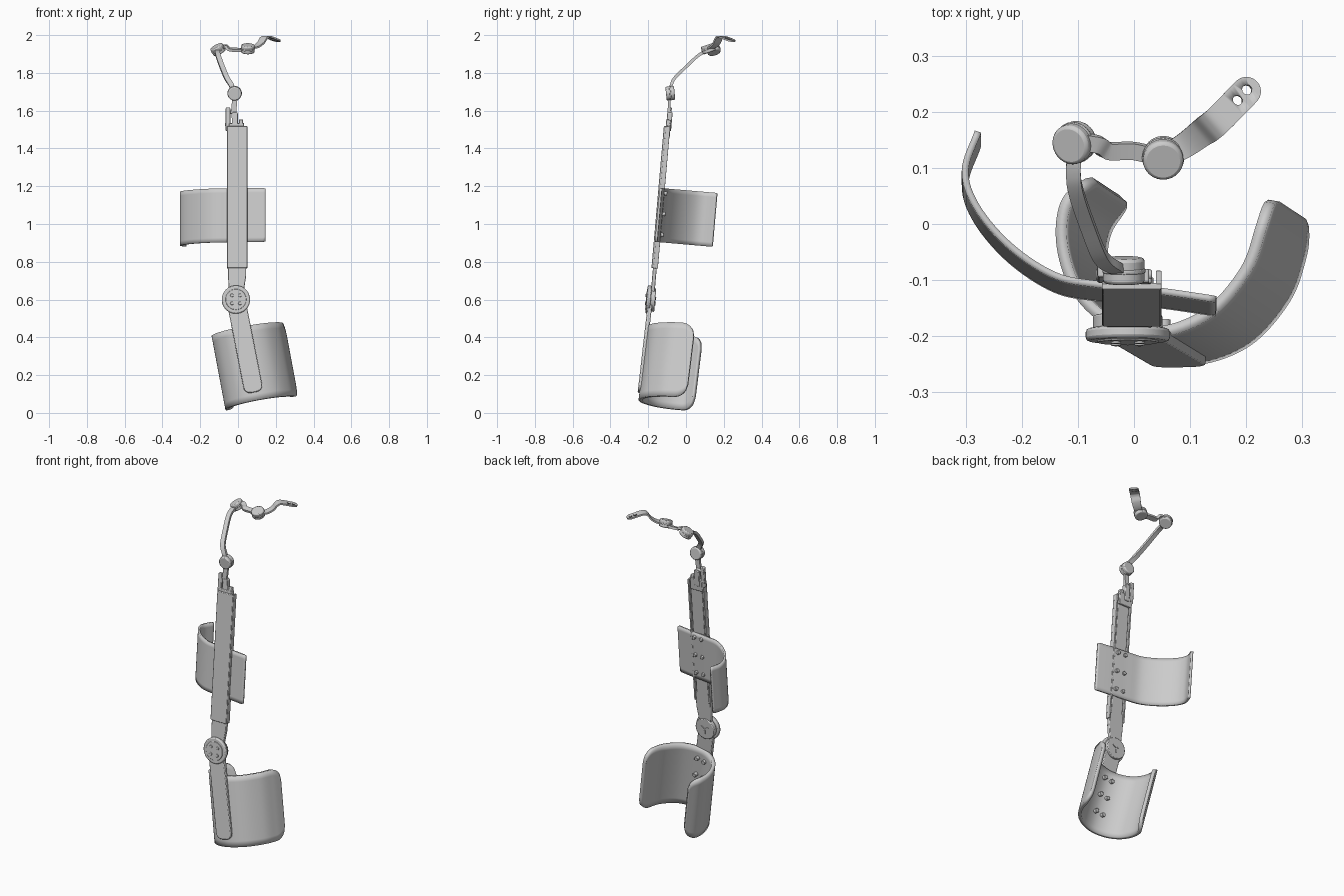
import bpy, bmesh, math
from mathutils import Matrix, Vector

if "Cube" in bpy.data.objects:
    bpy.data.objects.remove(bpy.data.objects["Cube"], do_unlink=True)

grey = bpy.data.materials.new("light_grey")
grey.use_nodes = True
grey.diffuse_color = (0.6, 0.6, 0.6, 1)
grey.node_tree.nodes["Principled BSDF"].inputs["Base Color"].default_value = grey.diffuse_color


def finish(name, bm, bevel=0.0, thick=0.0):
    bmesh.ops.recalc_face_normals(bm, faces=bm.faces)
    mesh = bpy.data.meshes.new(name)
    bm.to_mesh(mesh)
    bm.free()
    mesh.materials.append(grey)
    ob = bpy.data.objects.new(name, mesh)
    bpy.context.collection.objects.link(ob)
    bpy.ops.object.select_all(action='DESELECT')
    ob.select_set(True)
    bpy.context.view_layer.objects.active = ob
    bpy.ops.object.shade_smooth_by_angle(angle=math.radians(35))
    if thick:
        mod = ob.modifiers.new("thickness", 'SOLIDIFY')
        mod.thickness = thick
        mod.offset = 0
    if bevel:
        mod = ob.modifiers.new("bevel", 'BEVEL')
        mod.width = bevel
        mod.segments = 2
    return ob


def rounded(x0, x1, z0, z1, r_low, r_top):
    """Rounded rectangle outline in x and z."""
    pts = []
    for i, (x, z, r) in enumerate([(x1, z1, r_top), (x0, z1, r_top), (x0, z0, r_low), (x1, z0, r_low)]):
        cx = x - r if x == x1 else x + r
        cz = z - r if z == z1 else z + r
        for k in range(7):
            a = math.pi / 2 * (i + k / 6)
            pts.append((cx + r * math.cos(a), cz + r * math.sin(a)))
    return pts


def plate(name, outline, y0, y1, frame, bevel=0.003):
    bm = bmesh.new()
    face = bm.faces.new([bm.verts.new((x, y0, z)) for x, z in outline])
    new = bmesh.ops.extrude_face_region(bm, geom=[face])["geom"]
    bmesh.ops.translate(bm, vec=(0, y1 - y0, 0), verts=[v for v in new if isinstance(v, bmesh.types.BMVert)])
    bmesh.ops.remove_doubles(bm, verts=bm.verts, dist=1e-5)
    bm.transform(frame)
    return finish(name, bm, bevel)


def disc(name, centre, axis, radius, depth, frame=Matrix(), bevel=0.004, sides=40):
    bm = bmesh.new()
    turn = Vector(axis).to_track_quat('Z', 'Y').to_matrix().to_4x4()
    bmesh.ops.create_cone(bm, cap_ends=True, segments=sides, radius1=radius, radius2=radius, depth=depth,
                          matrix=frame @ Matrix.Translation(centre) @ turn)
    return finish(name, bm, bevel)


def smooth_path(points, steps=8):
    """Curve passing through every point."""
    p = [Vector(q) for q in points]
    p = [p[0] * 2 - p[1]] + p + [p[-1] * 2 - p[-2]]
    out = []
    for a, b, c, d in zip(p, p[1:], p[2:], p[3:]):
        for k in range(steps):
            t = k / steps
            out.append(0.5 * (2 * b + (c - a) * t + (2 * a - 5 * b + 4 * c - d) * t ** 2
                              + (3 * b - a - 3 * c + d) * t ** 3))
    return out + [p[-2]]


def strap(name, points, width, thick, hint, end_width=None, round_end=False):
    """Flat bar swept along a path, with an optional round tip."""
    path = smooth_path(points)
    end_width = end_width or width
    rows = []
    n = len(path) - 1
    for i, p in enumerate(path):
        t = (path[min(i + 1, n)] - path[max(i - 1, 0)]).normalized()
        rows.append((p, t, width + (end_width - width) * min(1, i / n * 2)))
    if round_end:
        for a in (0.35, 0.7, 1.0, 1.25, 1.45):
            rows.append((path[-1] + t * math.sin(a) * end_width / 2, t, end_width * math.cos(a)))
    bm = bmesh.new()
    rings = []
    for p, t, w in rows:
        side = Vector(hint)
        side = (side - t * side.dot(t)).normalized() * w / 2
        up = side.cross(t).normalized() * thick / 2
        rings.append([bm.verts.new(p + q) for q in (side + up, up - side, -side - up, side - up)])
    for a, b in zip(rings, rings[1:]):
        for k in range(4):
            bm.faces.new((a[k], a[k - 1], b[k - 1], b[k]))
    bm.faces.new(rings[0])
    bm.faces.new(rings[-1])
    return finish(name, bm)


def cuff(name, rim, height_at, drop, thick, corner, rows=12):
    """Curved sheet hanging from a rim, with rounded free corners."""
    path = smooth_path([(x, y, 0) for x, y in rim])
    dist = [0]
    for a, b in zip(path, path[1:]):
        dist.append(dist[-1] + (b - a).length)
    drop = Vector(drop)
    bm = bmesh.new()
    grid = []
    for p, s in zip(path, dist):
        e = max(0, corner - min(s, dist[-1] - s))
        trim = (corner - math.sqrt(corner ** 2 - e ** 2)) / drop.length
        top = Vector((p.x, p.y, height_at(p.x, p.y)))
        grid.append([bm.verts.new(top + drop * (trim + (1 - 2 * trim) * k / rows)) for k in range(rows + 1)])
    for a, b in zip(grid, grid[1:]):
        for k in range(rows):
            bm.faces.new((a[k], a[k + 1], b[k + 1], b[k]))
    return finish(name, bm, thick=thick)


rad = math.radians
upper = Matrix.Translation((-0.003, -0.25, 0)) @ Matrix.Rotation(rad(-5), 4, 'X')
lower = (Matrix.Translation((-0.01, -0.2, 0.6)) @ Matrix.Rotation(rad(-6.5), 4, 'X')
         @ Matrix.Rotation(rad(-11), 4, 'Y'))

# Upper channel bar with side rails and an inner sliding bar
plate("upper_bar", rounded(-0.054, 0.052, 0.77, 1.525, 0.008, 0.003), 0, 0.012, upper)
for side, x in (("right", -0.054), ("left", 0.042)):
    plate(side + "_rail", rounded(x, x + 0.01, 0.77, 1.525, 0.002, 0.002), 0.01, 0.034, upper, 0.001)
plate("inner_bar", rounded(-0.04, 0.038, 0.8, 1.47, 0.01, 0.01), 0.01, 0.028, upper)
neck = [(-0.05, 0.82), (-0.05, 0.73), (-0.042, 0.6), (0.026, 0.6), (0.046, 0.73), (0.046, 0.82)]
plate("joint_neck", neck, 0.008, 0.028, upper)

# Main joint with cap, screws and back disc
disc("joint_cap", (-0.008, 0.0, 0.602), (0, 1, 0), 0.075, 0.022, upper, 0.006, 56)
disc("joint_cap_rim", (-0.008, -0.011, 0.602), (0, 1, 0), 0.055, 0.006, upper, 0.002, 48)
disc("joint_back", (-0.008, 0.022, 0.602), (0, 1, 0), 0.062, 0.026, upper, 0.004, 48)
for i in range(4):
    a = rad(45 + 90 * i)
    disc("joint_screw", (-0.008 + 0.03 * math.cos(a), -0.014, 0.602 + 0.03 * math.sin(a)),
         (0, 1, 0), 0.009, 0.008, upper, 0.002, 16)
for i in range(3):
    spoke = upper @ Matrix.Translation((-0.008, 0, 0.602)) @ Matrix.Rotation(rad(120 * i), 4, 'Y')
    plate("joint_spoke", rounded(-0.004, 0.004, -0.028, -0.006, 0.002, 0.002), 0.034, 0.039, spoke, 0)

# Lower bar
plate("lower_bar", rounded(-0.051, 0.049, -0.502, 0, 0.035, 0.01), 0.0, 0.024, lower, 0.004)

# Calf cuff
cuff("calf_cuff", [(-0.08, 0.085), (-0.122, 0.035), (-0.128, -0.04), (-0.1, -0.12), (-0.04, -0.175),
                   (0.04, -0.193), (0.13, -0.16), (0.197, -0.085), (0.225, -0.01), (0.237, 0.05)],
     lambda x, y: 0.432 + 0.19 * x - 0.1 * y, (0.073, -0.048, -0.39), 0.02, 0.07)

# Thigh cuff
cuff("thigh_cuff", [(0.146, -0.134), (0.05, -0.12), (-0.06, -0.108), (-0.14, -0.092), (-0.22, -0.04),
                    (-0.28, 0.03), (-0.301, 0.095), (-0.278, 0.165)],
     lambda x, y: 1.19 - 0.087 * (y + 0.13), (0, -0.025, -0.285), 0.012, 0.004)

# Rivets through both cuffs
for row in range(3):
    for x in (-0.024, 0.024):
        disc("thigh_rivet", (x, 0.038, 0.95 + row * 0.11), (0, 1, 0), 0.011, 0.022, upper, 0.002, 16)
        disc("calf_rivet", (x, 0.034, -0.43 + row * 0.11), (0, 1, 0), 0.012, 0.038, lower, 0.002, 16)

# Clamp on top of the upper bar
plate("clamp_base", rounded(-0.045, 0.034, 1.47, 1.54, 0.004, 0.004), 0.01, 0.036, upper)
plate("clamp_right_post", rounded(-0.062, -0.038, 1.5, 1.625, 0.004, 0.006), 0.014, 0.034, upper)
plate("clamp_middle_post", rounded(-0.03, 0.002, 1.5, 1.6, 0.004, 0.01), 0.012, 0.04, upper)
plate("clamp_left_post", rounded(0.008, 0.03, 1.5, 1.56, 0.004, 0.004), 0.01, 0.034, upper)
disc("clamp_pin", (-0.015, 0.026, 1.535), (1, 0, 0), 0.009, 0.1, upper, 0.002, 16)
disc("clamp_upper_pin", (-0.035, 0.026, 1.6), (1, 0, 0), 0.009, 0.055, upper, 0.002, 16)
strap("clamp_stem", [(-0.018, -0.09, 1.55), (-0.022, -0.09, 1.6), (-0.018, -0.088, 1.65), (-0.018, -0.085, 1.69)],
      0.028, 0.014, (1, 0, 0))

# Lower pivot of the arm
disc("lower_pivot", (-0.018, -0.083, 1.692), (0, 1, 0.1), 0.037, 0.046, bevel=0.006)
disc("lower_pivot_band", (-0.018, -0.083, 1.692), (0, 1, 0.1), 0.0385, 0.008, bevel=0.002)

# Arm links and pivots
strap("long_link", [(-0.025, -0.082, 1.7), (-0.035, -0.078, 1.735), (-0.06, -0.058, 1.775), (-0.084, 0.0, 1.832),
                    (-0.104, 0.06, 1.888), (-0.108, 0.095, 1.908), (-0.105, 0.14, 1.918)], 0.026, 0.016, (1, 0, 0))
strap("short_link", [(-0.1, 0.147, 1.935), (-0.065, 0.142, 1.94), (-0.045, 0.13, 1.925), (0, 0.13, 1.922),
                     (0.05, 0.117, 1.922)], 0.03, 0.014, (0, 1, 0.3))
for name, centre, axis in (("middle_pivot", (-0.106, 0.145, 1.924), (-0.45, -0.25, 0.86)),
                           ("end_pivot", (0.052, 0.118, 1.928), (0, -0.32, 0.95))):
    disc(name, centre, axis, 0.036, 0.042, bevel=0.006)
    disc(name + "_band", centre, axis, 0.0375, 0.008, bevel=0.002)

# End plate with two fixing holes
end = strap("end_plate", [(0.05, 0.117, 1.93), (0.09, 0.14, 1.936), (0.12, 0.162, 1.958), (0.137, 0.174, 1.984),
                          (0.155, 0.19, 1.991), (0.2, 0.236, 1.974)], 0.04, 0.009, (-0.7, 0.7, 0),
            end_width=0.052, round_end=True)
for x, y in ((0.183, 0.219), (0.201, 0.239)):
    cutter = disc("hole_cutter", (x, y, 1.975), (0.2, 0.2, 0.95), 0.009, 0.08, bevel=0, sides=24)
    cutter.hide_render = True
    cutter.hide_viewport = True
    mod = end.modifiers.new("hole", 'BOOLEAN')
    mod.operation = 'DIFFERENCE'
    mod.object = cutter
